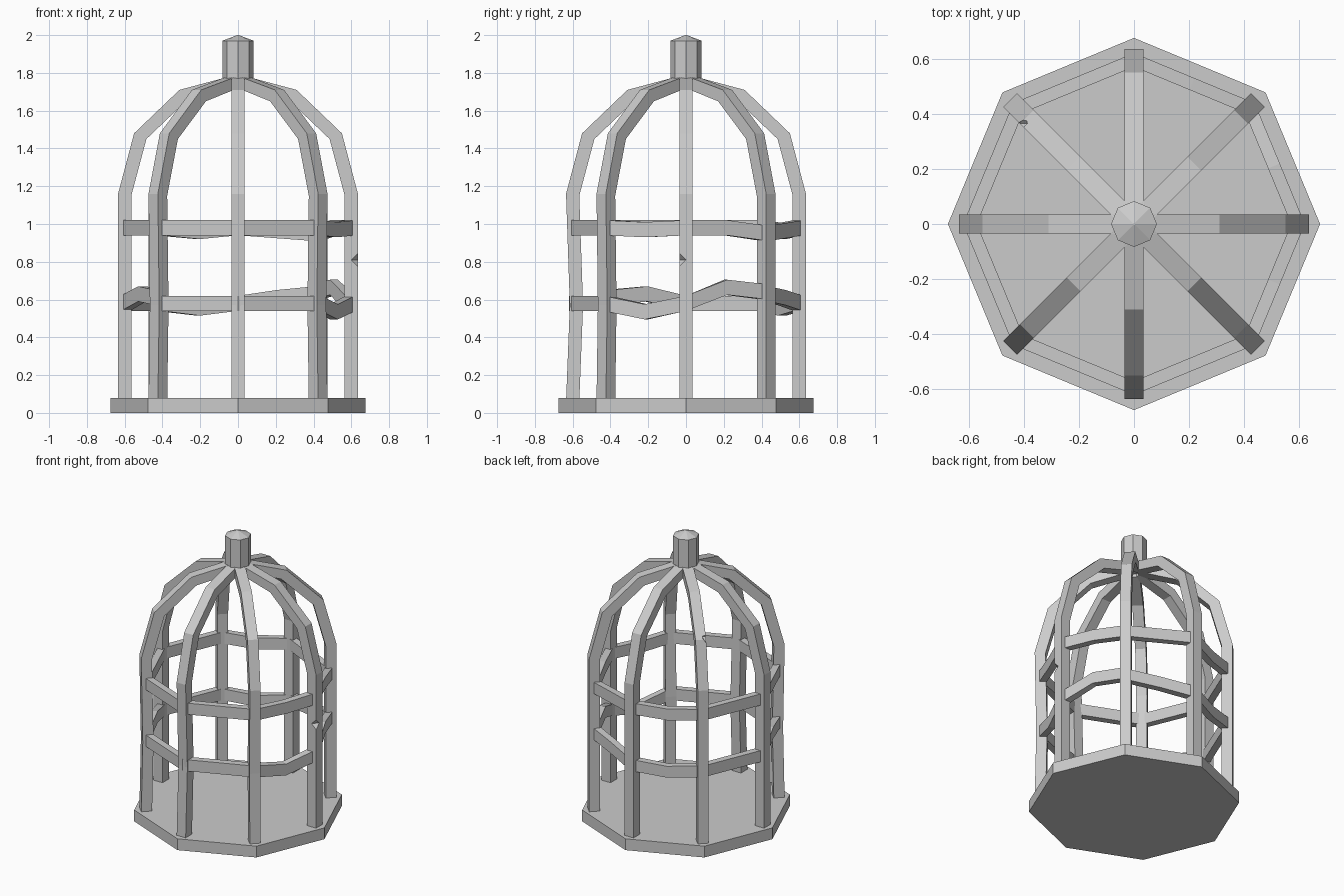
import bpy, bmesh, math
from mathutils import Vector

if "Cube" in bpy.data.objects:
    bpy.data.objects.remove(bpy.data.objects["Cube"])


def finish(name, bm):
    bmesh.ops.recalc_face_normals(bm, faces=bm.faces)
    mesh = bpy.data.meshes.new(name)
    bm.to_mesh(mesh)
    bm.free()
    ob = bpy.data.objects.new(name, mesh)
    bpy.context.collection.objects.link(ob)
    return ob


def polar(r, deg, z, side=0.0):
    a = math.radians(deg)
    return Vector((r * math.cos(a) - side * math.sin(a),
                   r * math.sin(a) + side * math.cos(a), z))


def loft(name, sections):
    """Skin a list of equal-sized point loops and cap both ends."""
    bm = bmesh.new()
    loops = [[bm.verts.new(p) for p in s] for s in sections]
    n = len(loops[0])
    for a, b in zip(loops, loops[1:]):
        for i in range(n):
            j = (i + 1) % n
            bm.faces.new((a[i], a[j], b[j], b[i]))
    bm.faces.new(loops[0])
    bm.faces.new(loops[-1])
    return finish(name, bm)


def octagon(r, z):
    return [polar(r, 45 * i, z) for i in range(8)]


def notch(target, pos, r):
    bm = bmesh.new()
    bmesh.ops.create_uvsphere(bm, u_segments=4, v_segments=2, radius=r)
    bmesh.ops.translate(bm, verts=bm.verts, vec=pos)
    cutter = finish("notch_cutter", bm)
    cutter.hide_render = True
    cutter.hide_set(True)
    mod = target.modifiers.new("notch", 'BOOLEAN')
    mod.operation = 'DIFFERENCE'
    mod.solver = 'EXACT'
    mod.object = cutter


# Floor slab
loft("base", [octagon(0.675, 0), octagon(0.675, 0.08)])

# Eight curved upright bars: (outer r, outer z, inner r, inner z)
profile = [(0.635, 0.06, 0.565, 0.06), (0.635, 0.57, 0.565, 0.57),
           (0.635, 1.16, 0.565, 1.15), (0.55, 1.48, 0.485, 1.45),
           (0.31, 1.71, 0.275, 1.65), (0.03, 1.785, 0.03, 1.72)]
bend = {270: 0.02, 225: 0.01, 315: 0.01}
w = 0.035
bars = {}
for k in range(8):
    d = 45 * k
    secs = []
    for i, (ro, zo, ri, zi) in enumerate(profile):
        s = bend.get(d, 0) if i == 1 else 0
        secs.append([polar(ro - s, d, zo, -w), polar(ro - s, d, zo, w),
                     polar(ri - s, d, zi, w), polar(ri - s, d, zi, -w)])
    bars[d] = loft(f"bar_{k + 1}", secs)

# Chips in two bars
notch(bars[0], polar(0.64, 0, 0.81, -0.035), 0.04)
notch(bars[135], polar(0.55, 135, 1.49, 0.035), 0.035)

# Two bent hoops, one piece per bay: height offsets at start, middle, end
bends = {
    "lower": (0.58, {0: (0, .085, .06), 45: (.05, .03, 0), 90: (0, -.025, 0),
                     180: (0, .05, .03), 315: (0, -.045, 0)}),
    "upper": (0.98, {0: (0, 0, -.03), 45: (-.03, -.015, 0),
                     90: (0, -.02, 0), 315: (0, -.01, 0)}),
}
for level, (z, table) in bends.items():
    for k in range(8):
        d = 45 * k
        secs = []
        for t, off in zip((0, 0.5, 1), table.get(d, (0, 0, 0))):
            out = polar(0.62, d, 0).lerp(polar(0.62, d + 45, 0), t)
            inn = out * (0.57 / 0.62)
            up = Vector((0, 0, 1))
            secs.append([out + up * (z + off - 0.04), out + up * (z + off + 0.04),
                         inn + up * (z + off + 0.04), inn + up * (z + off - 0.04)])
        loft(f"{level}_hoop_{k + 1}", secs)

# Top knob with a shallow point
loft("finial", [octagon(0.083, 1.74), octagon(0.083, 1.97), octagon(0.004, 2.0)])
